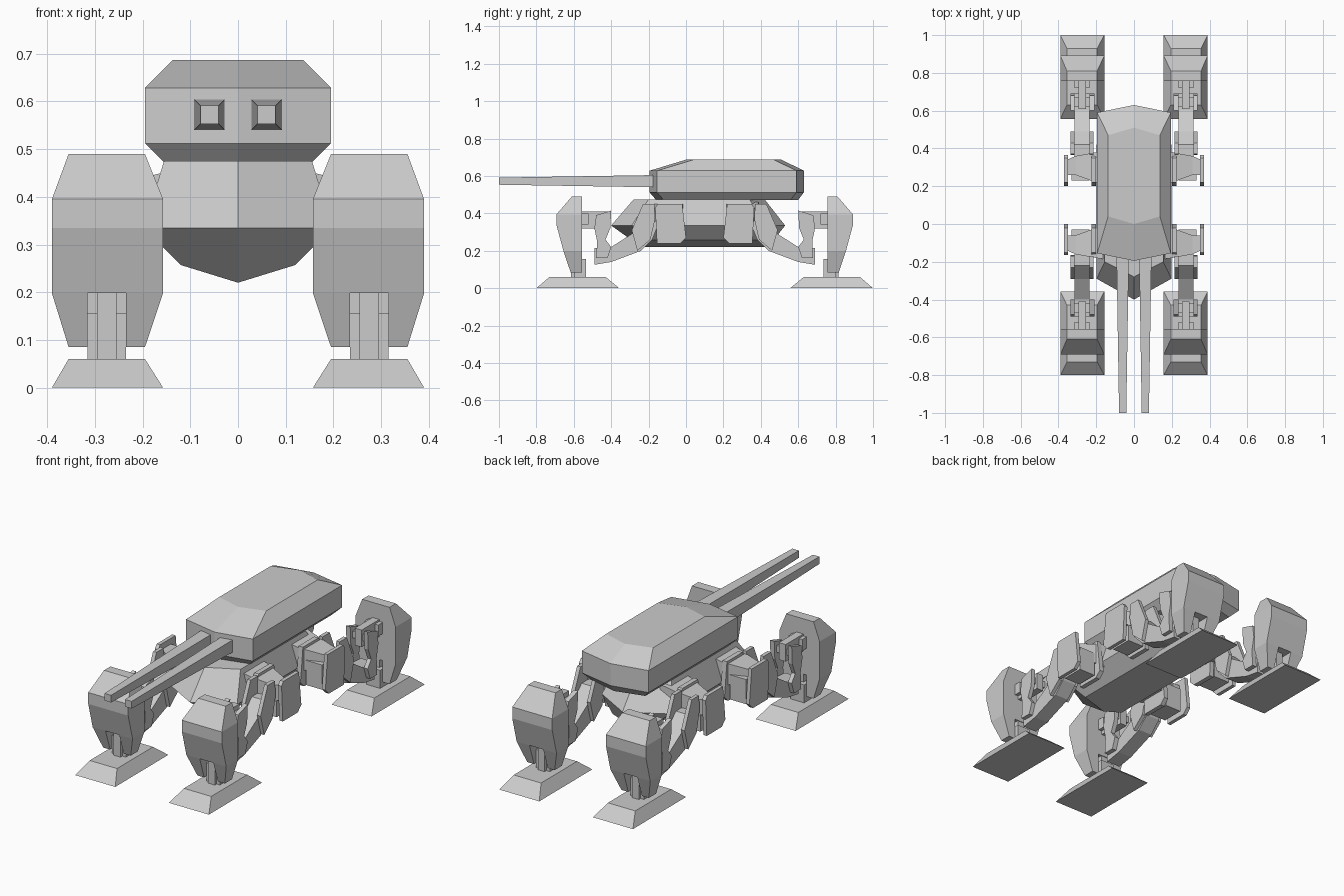
import bpy, bmesh

if "Cube" in bpy.data.objects:
    bpy.data.objects.remove(bpy.data.objects["Cube"])

MID_Y = 0.1  # front and rear legs mirror about this line


def finish(name, bm):
    bmesh.ops.recalc_face_normals(bm, faces=bm.faces)
    me = bpy.data.meshes.new(name)
    bm.to_mesh(me)
    bm.free()
    ob = bpy.data.objects.new(name, me)
    bpy.context.collection.objects.link(ob)
    return ob


def add_loft(bm, rings, f=lambda p: p):
    loops = [[bm.verts.new(f(p)) for p in r] for r in rings]
    n = len(loops[0])
    for a, b in zip(loops, loops[1:]):
        for i in range(n):
            j = (i + 1) % n
            bm.faces.new((a[i], a[j], b[j], b[i]))
    bm.faces.new(loops[0][::-1])
    bm.faces.new(loops[-1])


def rect(x0, x1, y0, y1, z):
    return [(x0, y0, z), (x1, y0, z), (x1, y1, z), (x0, y1, z)]


def box(x0, x1, y0, y1, z0, z1):
    return [rect(x0, x1, y0, y1, z0), rect(x0, x1, y0, y1, z1)]


def prism(prof, x0, x1):
    return [[(x, y, z) for y, z in prof] for x in (x0, x1)]


def pointed(w, y0, y1, z, keel=0, tip=0.04):
    # six-sided outline with pointed front and back
    return [(0, y0, z - keel), (w, y0 + tip, z), (w, y1 - tip, z),
            (0, y1, z - keel), (-w, y1 - tip, z), (-w, y0 + tip, z)]


# Turret
bm = bmesh.new()
add_loft(bm, [pointed(.155, -.16, .6, .472), pointed(.195, -.195, .63, .512),
              pointed(.195, -.195, .63, .628), pointed(.137, 0, .51, .687)])
finish("turret", bm)

# Twin barrels
for s, side in ((-1, "left"), (1, "right")):
    bm = bmesh.new()
    c = s * .06
    add_loft(bm, [[(c + dx * r, y, .572 + dz * r)
                   for dx, dz in ((-1, -1), (1, -1), (1, 1), (-1, 1))]
                  for y, r in ((-.14, .033), (-1, .019))])
finish_name = "barrel"
bm.free()
for s, side in ((-1, "left"), (1, "right")):
    bm = bmesh.new()
    c = s * .06
    add_loft(bm, [[(c + dx * r, y, .572 + dz * r)
                   for dx, dz in ((-1, -1), (1, -1), (1, 1), (-1, 1))]
                  for y, r in ((-.14, .033), (-1, .019))])
    finish(side + "_barrel", bm)

# Hull with shallow V keel
bm = bmesh.new()
add_loft(bm, [pointed(.12, -.24, .44, .257, .037, .0),
              pointed(.198, -.40, .53, .335, 0, .11),
              pointed(.155, -.28, .42, .475, 0, .08)])
finish("hull", bm)

# Leg parts, defined for the front right leg
foot = [[rect(.157, .39, -.8, -.357, 0), rect(.195, .355, -.73, -.43, .06)]]
back = -.557
shin = [[rect(.195, .235, -.617, back, .085), rect(.157, .235, -.655, back, .198)],
        [rect(.315, .355, -.617, back, .085), rect(.315, .39, -.655, back, .198)],
        [rect(.157, .39, -.655, back, .198), rect(.157, .39, -.692, back, .335),
         rect(.157, .39, -.692, back, .395), rect(.195, .355, -.61, back, .49)]]
ankle = [box(.255, .295, -.615, -.56, .05, .2),
         box(.235, .315, -.6, -.535, .06, .155)]
knee_side = [(-.48, .39), (-.40, .415), (-.405, .32), (-.43, .26), (-.40, .22),
             (-.42, .16), (-.48, .16), (-.475, .25), (-.49, .32)]
knee = [prism(knee_side, .21, .235), prism(knee_side, .315, .337),
        box(.255, .295, -.56, -.41, .32, .41),
        box(.235, .315, -.56, -.52, .34, .40),
        box(.235, .315, -.47, -.42, .35, .385)]
thigh_low = [(-.49, .125), (-.49, .215), (-.40, .22), (-.29, .29), (-.22, .36),
             (-.14, .36), (-.18, .26), (-.24, .2), (-.40, .14)]
thigh_plate = [(-.29, .31), (-.23, .45), (-.17, .45), (-.165, .37), (-.19, .26), (-.26, .2)]
thigh = [prism(thigh_low, .235, .315),
         prism(thigh_plate, .215, .235), prism(thigh_plate, .315, .335)]
hip_side = [(-.165, .43), (-.15, .45), (-.02, .45), (0, .27), (-.03, .24), (-.155, .24)]
hip = [[[(x, y, z) for y, z in ((yf, z0), (yb, z0), (yb, z1), (yf, z1))]
        for x, yf, yb, z0, z1 in ((.12, -.19, -.01, .3, .46), (.2, -.18, -.02, .32, .44),
                                  (.31, -.16, -.06, .34, .42), (.355, -.14, -.06, .34, .42))],
       prism(hip_side, .35, .37), prism(hip_side, .2, .225),
       box(.235, .33, -.15, -.03, .25, .38)]
parts = {"foot": foot, "shin_armour": shin, "ankle": ankle,
         "knee": knee, "thigh": thigh, "hip": hip}

# Four mirrored legs
for sx, side in ((1, "right"), (-1, "left")):
    for sy, end in ((1, "front"), (-1, "rear")):
        for part, pieces in parts.items():
            bm = bmesh.new()
            for rings in pieces:
                add_loft(bm, rings, lambda p: (
                    p[0] * sx, MID_Y + (p[1] - MID_Y) * sy, p[2]))
            finish(f"{end}_{side}_{part}", bm)
